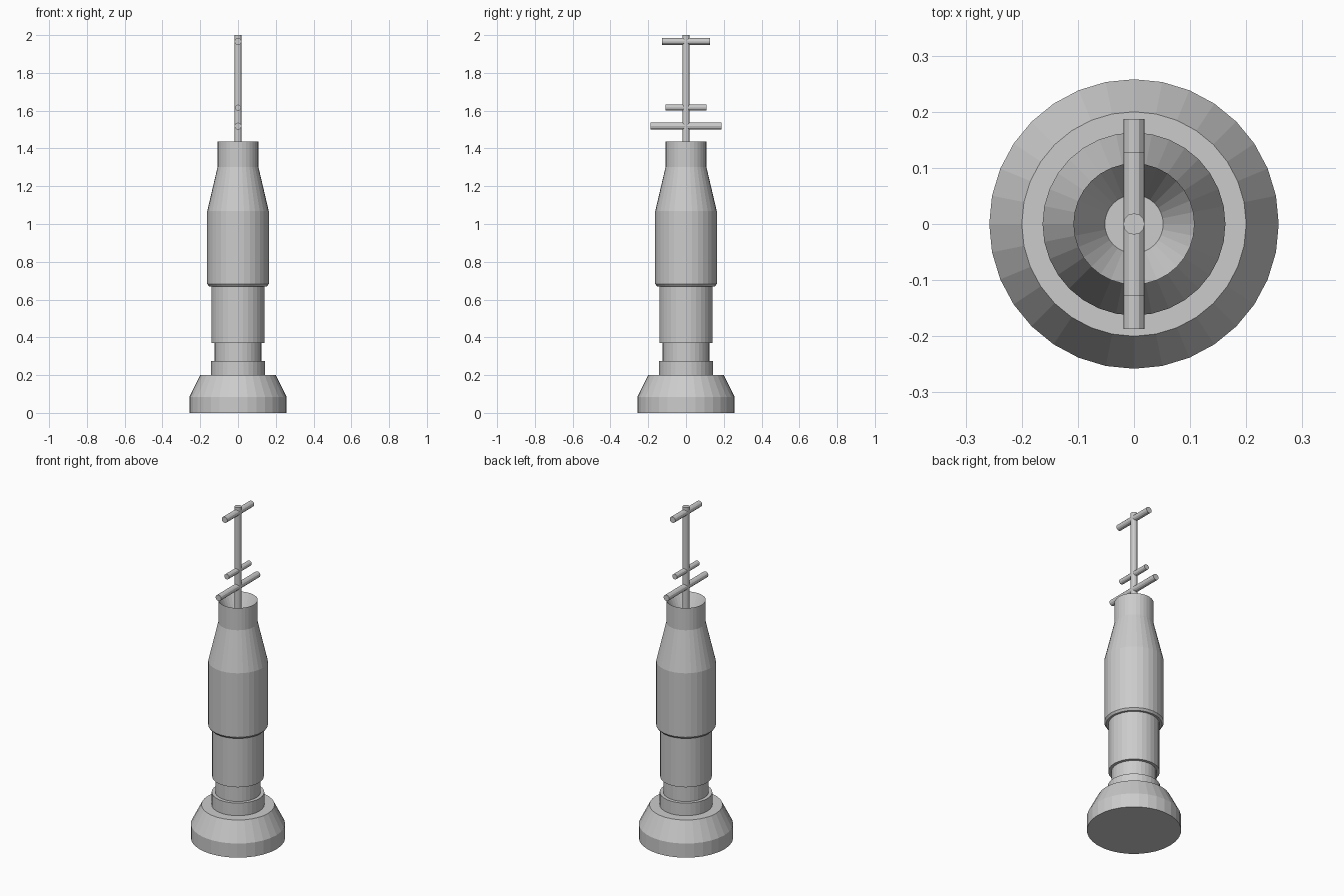
import bpy, bmesh, math
from mathutils import Matrix

if "Cube" in bpy.data.objects:
    bpy.data.objects.remove(bpy.data.objects["Cube"])


def finish(bm, name):
    bmesh.ops.recalc_face_normals(bm, faces=bm.faces)
    mesh = bpy.data.meshes.new(name)
    bm.to_mesh(mesh)
    bm.free()
    obj = bpy.data.objects.new(name, mesh)
    bpy.context.collection.objects.link(obj)
    return obj


def lathe(name, profile, sides=32):
    """Revolve (radius, z) points about z and cap both ends."""
    bm = bmesh.new()
    rings = []
    for r, z in profile:
        rings.append([bm.verts.new((r * math.cos(2 * math.pi * i / sides),
                                    r * math.sin(2 * math.pi * i / sides), z))
                      for i in range(sides)])
    for a, b in zip(rings, rings[1:]):
        for i in range(sides):
            j = (i + 1) % sides
            bm.faces.new((a[i], a[j], b[j], b[i]))
    bm.faces.new(rings[0])
    bm.faces.new(rings[-1])
    return finish(bm, name)


def rod(name, radius, length, matrix, sides=12):
    bm = bmesh.new()
    bmesh.ops.create_cone(bm, cap_ends=True, segments=sides, radius1=radius,
                          radius2=radius, depth=length, matrix=matrix)
    return finish(bm, name)


# Stepped tower body, with a funnel-shaped hollow in the top
lathe("tower_body", [
    (0.258, 0), (0.258, 0.085), (0.2, 0.2),        # flared foot
    (0.144, 0.2), (0.144, 0.276),                  # collar
    (0.124, 0.276), (0.124, 0.37),                 # neck
    (0.141, 0.37), (0.141, 0.67),                  # lower drum
    (0.153, 0.67), (0.163, 0.682), (0.163, 1.068), # upper drum
    (0.108, 1.302), (0.108, 1.436),                # shoulder and rim
    (0.052, 1.32),                                 # inner funnel
])

# Mast rising from the funnel floor
rod("mast", 0.019, 0.70, Matrix.Translation((0, 0, 1.65)))

# Crossbars along y: height, radius, half length
turn = Matrix.Rotation(math.pi / 2, 4, 'X')
for name, z, r, half in (("top_crossbar", 1.967, 0.0185, 0.128),
                         ("middle_crossbar", 1.616, 0.016, 0.108),
                         ("lower_crossbar", 1.518, 0.0185, 0.187)):
    rod(name, r, 2 * half, Matrix.Translation((0, 0, z)) @ turn)
